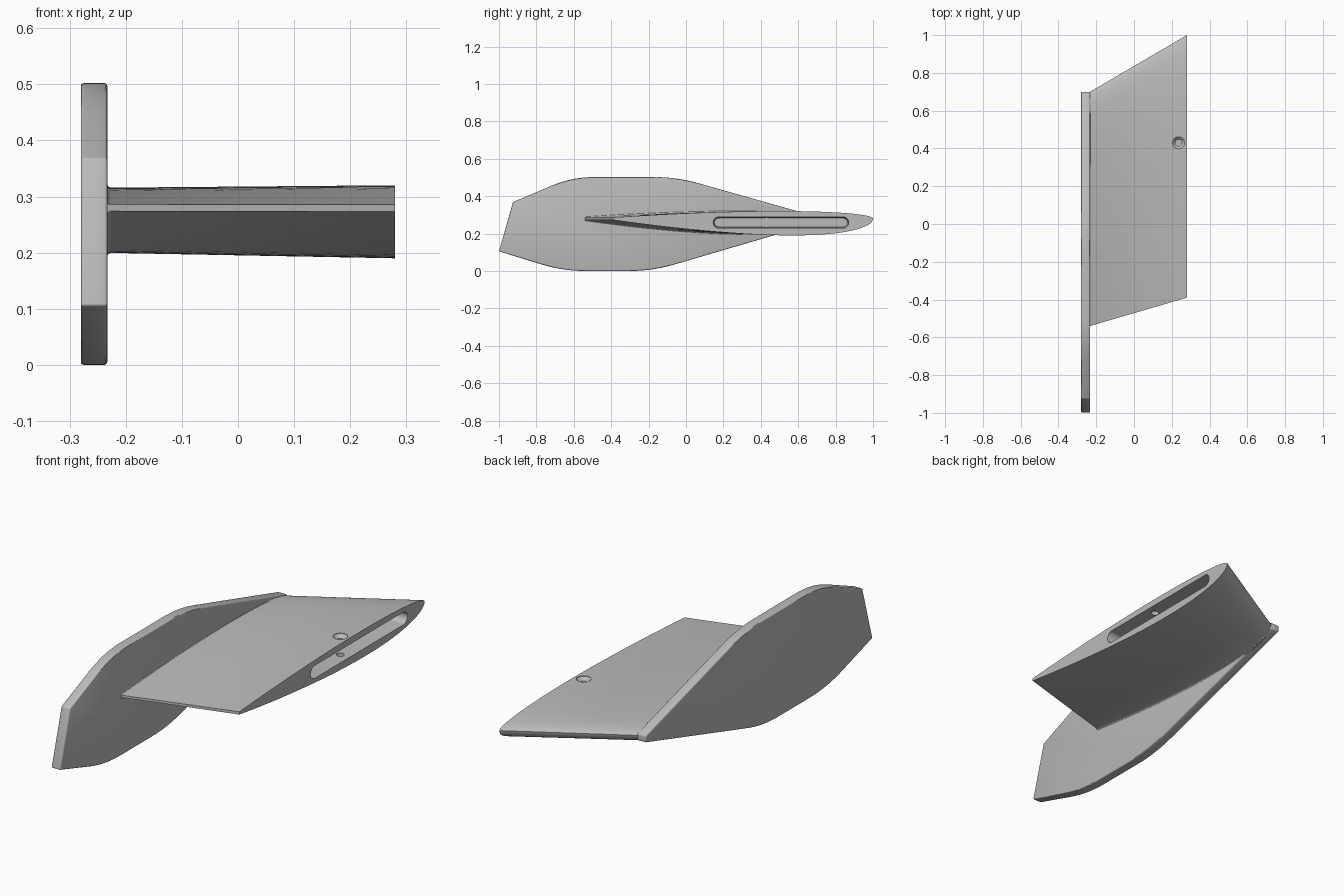
import bpy
import bmesh
import math
from mathutils import Vector

cube = bpy.data.objects.get("Cube")
if cube:
    bpy.data.objects.remove(cube, do_unlink=True)

grey = bpy.data.materials.new("matte_grey")
grey.use_nodes = True
colour = (0.5, 0.5, 0.5, 1)
grey.diffuse_color = colour
grey.node_tree.nodes["Principled BSDF"].inputs["Base Color"].default_value = colour


def loft(name, rings):
    """Skin closed rings of equal length and cap both ends."""
    bm = bmesh.new()
    loops = [[bm.verts.new(p) for p in ring] for ring in rings]
    for a, b in zip(loops, loops[1:]):
        for i in range(len(a)):
            j = (i + 1) % len(a)
            bm.faces.new((a[i], a[j], b[j], b[i]))
    bm.faces.new(loops[0])
    bm.faces.new(loops[-1])
    bmesh.ops.recalc_face_normals(bm, faces=bm.faces)
    mesh = bpy.data.meshes.new(name)
    bm.to_mesh(mesh)
    bm.free()
    mesh.materials.append(grey)
    obj = bpy.data.objects.new(name, mesh)
    bpy.context.collection.objects.link(obj)
    return obj


def finish(obj, angle=30):
    """Apply the modifiers and smooth the curved faces."""
    bpy.ops.object.select_all(action='DESELECT')
    obj.select_set(True)
    bpy.context.view_layer.objects.active = obj
    for mod in list(obj.modifiers):
        bpy.ops.object.modifier_apply(modifier=mod.name)
    bpy.ops.object.shade_smooth_by_angle(angle=math.radians(angle))


def rounded(corners, steps=8):
    """Outline from (y, z, cut) corners, rounding those with a cut length."""
    pts = []
    for i, (y, z, cut) in enumerate(corners):
        c = Vector((y, z))
        if not cut:
            pts.append(c)
            continue
        before = Vector(corners[i - 1][:2])
        after = Vector(corners[(i + 1) % len(corners)][:2])
        a = c + (before - c).normalized() * cut
        b = c + (after - c).normalized() * cut
        for k in range(steps + 1):
            t = k / steps
            pts.append(a * (1 - t) ** 2 + c * 2 * t * (1 - t) + b * t * t)
    return pts


# End plate: rounded polygon with softened rims
PLATE_OUT, PLATE_IN, TIP = -0.28, -0.233, 0.28
outline = rounded([
    (-1, 0.105, 0), (-0.925, 0.368, 0), (-0.61, 0.502, 0.12),
    (-0.05, 0.502, 0.12), (0.7, 0.29, 0), (0.7, 0.258, 0),
    (-0.18, 0.0, 0.12), (-0.66, 0.0, 0.12)])
plate = loft("end_plate", [[(x, p.x, p.y) for p in outline]
                           for x in (PLATE_OUT, PLATE_IN)])
rim = plate.modifiers.new("rim", 'BEVEL')
rim.width = 0.005
rim.segments = 3
rim.limit_method = 'ANGLE'
rim.angle_limit = math.radians(50)
finish(plate)


# Wing: tapered foil, swept along the span, with a small root fillet
def foil(x, grow=0.0, n=40):
    f = (x - PLATE_IN) / (TIP - PLATE_IN)
    lead, trail = 0.7 + 0.3 * f, -0.54 + 0.15 * f
    chord = lead - trail
    size = chord / 1.39

    def upper(t):
        return 0.038 * math.sqrt(t) * (1 - t) / 0.385 + 0.006 * t

    def lower(t):
        body = (0.2969 * math.sqrt(t) - 0.126 * t - 0.3516 * t ** 2
                + 0.2843 * t ** 3 - 0.1036 * t ** 4)
        return -0.088 * 10 * body - 0.007 * t

    ts = [(1 - math.cos(math.pi * i / n)) / 2 for i in range(n + 1)]
    top = [(x, lead - chord * t, 0.28 + size * upper(t) + grow * min(1, t * 12))
           for t in reversed(ts)]
    bottom = [(x, lead - chord * t, 0.28 + size * lower(t) - grow * min(1, t * 12))
              for t in ts[1:]]
    return top + bottom


wing = loft("wing", [foil(PLATE_IN - 0.01, 0.005), foil(PLATE_IN, 0.005),
                     foil(PLATE_IN + 0.002, 0.002), foil(PLATE_IN + 0.006),
                     foil(TIP)])


# Slot in the wing tip, narrowing slightly inwards
def stadium(x, r, y0=0.145, y1=0.87, z=0.259, n=12):
    pts = []
    for centre, start in ((y1 - 0.03, -0.5), (y0 + 0.03, 0.5)):
        for i in range(n + 1):
            a = math.pi * (start + i / n)
            pts.append((x, centre + r * math.cos(a), z + r * math.sin(a)))
    return pts


def circle(r, z, n=32):
    return [(0.236 + r * math.cos(2 * math.pi * i / n),
             0.43 + r * math.sin(2 * math.pi * i / n), z) for i in range(n)]


slot = loft("slot_cutter", [stadium(0.19, 0.023), stadium(TIP, 0.03),
                            stadium(TIP + 0.02, 0.03)])
# Countersunk screw hole through the slot
hole = loft("hole_cutter", [circle(0.017, 0.212), circle(0.017, 0.302),
                            circle(0.032, 0.317), circle(0.032, 0.36)])
for cutter in (slot, hole):
    cutter.hide_render = True
    cut = wing.modifiers.new(cutter.name, 'BOOLEAN')
    cut.operation = 'DIFFERENCE'
    cut.solver = 'EXACT'
    cut.object = cutter
finish(wing)
for cutter in (slot, hole):
    bpy.data.objects.remove(cutter, do_unlink=True)
